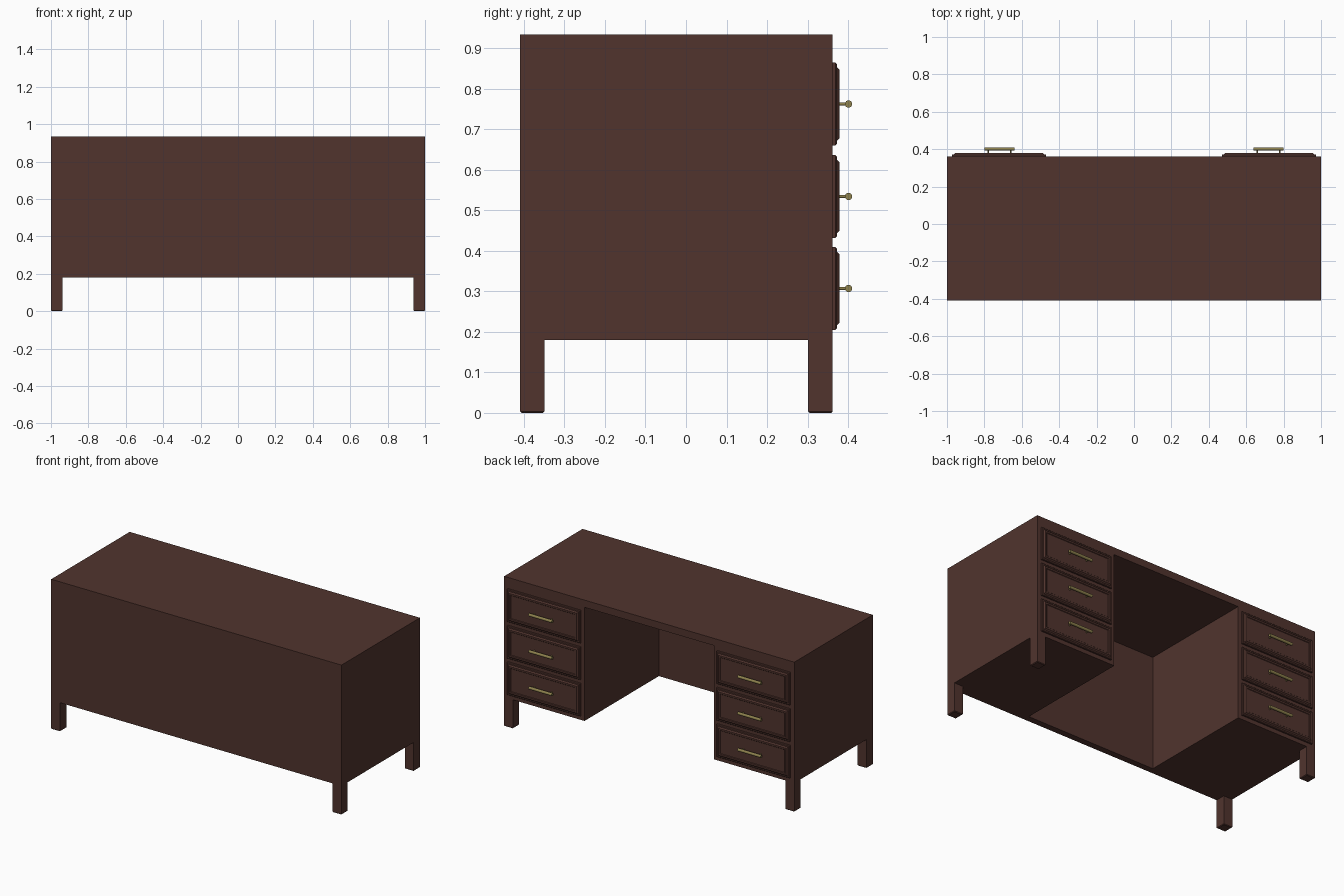
import bpy, bmesh, math
from mathutils import Matrix, Vector

if "Cube" in bpy.data.objects:
    bpy.data.objects.remove(bpy.data.objects["Cube"])


def make_material(name, color):
    m = bpy.data.materials.new(name)
    m.diffuse_color = (*color, 1)
    m.use_nodes = True
    m.node_tree.nodes["Principled BSDF"].inputs["Base Color"].default_value = m.diffuse_color
    return m


WOOD = make_material("dark brown wood", (0.082, 0.034, 0.027))
BRASS = make_material("aged brass", (0.27, 0.22, 0.075))


def finish(name, bm, mat):
    bmesh.ops.recalc_face_normals(bm, faces=bm.faces)
    me = bpy.data.meshes.new(name)
    bm.to_mesh(me)
    bm.free()
    me.materials.append(mat)
    ob = bpy.data.objects.new(name, me)
    bpy.context.collection.objects.link(ob)
    return ob


def add_box(bm, lo, hi):
    lo, hi = Vector(lo), Vector(hi)
    mat = Matrix.Translation((lo + hi) / 2) @ Matrix.Diagonal((*(hi - lo), 1))
    return bmesh.ops.create_cube(bm, size=1, matrix=mat)["verts"]


def box(name, lo, hi, mat):
    bm = bmesh.new()
    add_box(bm, lo, hi)
    return finish(name, bm, mat)


def add_cylinder(bm, centre, radius, length, axis, sides):
    rot = Matrix.Rotation(math.pi / 2, 4, 'Y' if axis == 'X' else 'X')
    bmesh.ops.create_cone(bm, cap_ends=True, segments=sides, radius1=radius, radius2=radius,
                          depth=length, matrix=Matrix.Translation(centre) @ rot)


FRONT, BACK, BOTTOM, TOP = -0.41, 0.362, 0.18, 0.933

# Carcass with the kneehole cut out, leaving a thin front panel and top
body = box("desk_body", (-1, FRONT, BOTTOM), (1, BACK, TOP), WOOD)
cutter = box("kneehole_cutter", (-0.446, FRONT + 0.04, -0.2), (0.446, 0.8, 0.888), WOOD)
cutter.hide_render = True
mod = body.modifiers.new("kneehole", 'BOOLEAN')
mod.operation, mod.object, mod.solver = 'DIFFERENCE', cutter, 'EXACT'
bpy.context.view_layer.objects.active = body
bpy.ops.object.modifier_apply(modifier=mod.name)
bpy.data.objects.remove(cutter)

# Four square corner legs with slightly eased feet
LEG = 0.061
for side, x in (("left", -1), ("right", 1 - LEG)):
    for end, y in (("front", FRONT), ("back", BACK - LEG)):
        bm = bmesh.new()
        add_box(bm, (x, y, 0), (x + LEG, y + LEG, BOTTOM))
        feet = [e for e in bm.edges if all(v.co.z < 0.01 for v in e.verts)]
        bmesh.ops.bevel(bm, geom=feet, offset=0.004, segments=1, affect='EDGES')
        finish(f"{end}_{side}_leg", bm, WOOD)


def drawer_front(name, cx, cz):
    """Stack of rectangular rings (inset, y) forming a stepped raised panel."""
    hw, hh = 0.252, 0.102
    rings = [(0, BACK - 0.002), (0, 0.369), (0.003, 0.372), (0.011, 0.372),
             (0.013, 0.374), (0.018, 0.379), (0.028, 0.379), (0.031, 0.376)]
    bm = bmesh.new()
    loops = [[bm.verts.new((cx + sx * (hw - i), y, cz + sz * (hh - i)))
              for sx, sz in ((-1, -1), (1, -1), (1, 1), (-1, 1))] for i, y in rings]
    for a, b in zip(loops, loops[1:]):
        for k in range(4):
            n = (k + 1) % 4
            bm.faces.new((a[k], a[n], b[n], b[k]))
    bm.faces.new(loops[0])
    bm.faces.new(loops[-1])
    return finish(name, bm, WOOD)


def drawer_handle(name, cx, cz):
    """Round bar on two thin posts."""
    bm = bmesh.new()
    add_cylinder(bm, (cx, 0.401, cz), 0.009, 0.16, 'X', 16)
    for dx in (-0.06, 0.06):
        add_cylinder(bm, (cx + dx, 0.387, cz), 0.004, 0.028, 'Y', 12)
    ob = finish(name, bm, BRASS)
    bpy.ops.object.select_all(action='DESELECT')
    ob.select_set(True)
    bpy.context.view_layer.objects.active = ob
    bpy.ops.object.shade_smooth_by_angle(angle=math.radians(35))


# Three drawers on each pedestal
for side, sx in (("left", -1), ("right", 1)):
    for row, z in (("lower", 0.307), ("middle", 0.534), ("upper", 0.762)):
        drawer_front(f"{row}_{side}_drawer", sx * 0.722, z)
        drawer_handle(f"{row}_{side}_handle", sx * 0.72, z)
